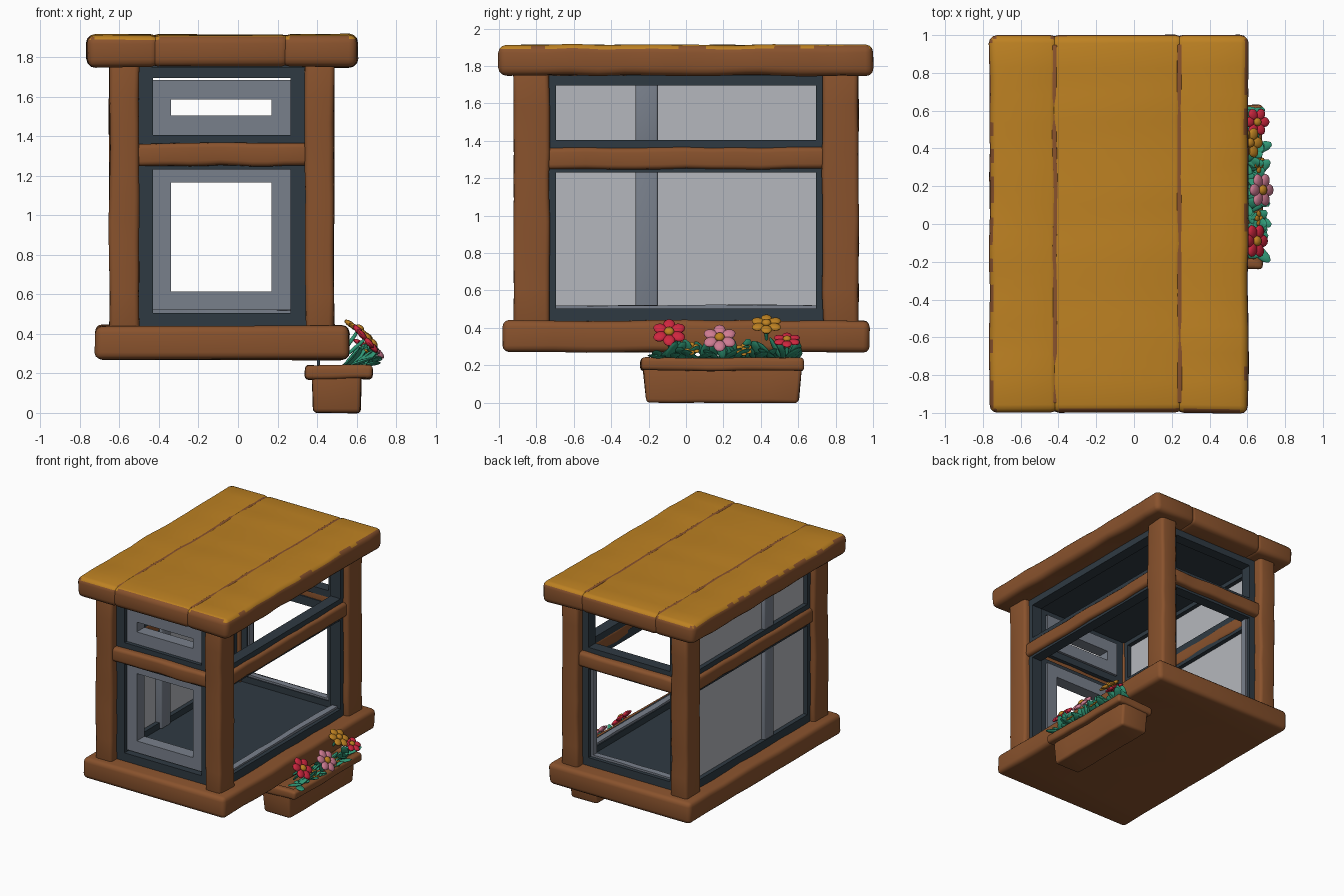
import bpy, bmesh, math, random
from mathutils import Matrix, Vector, noise

random.seed(4)
if "Cube" in bpy.data.objects:
    bpy.data.objects.remove(bpy.data.objects["Cube"])


def material(name, r, g, b):
    m = bpy.data.materials.new(name)
    m.use_nodes = True
    m.diffuse_color = (r, g, b, 1)
    node = m.node_tree.nodes["Principled BSDF"]
    node.inputs["Base Color"].default_value = (r, g, b, 1)
    node.inputs["Roughness"].default_value = 0.8
    return m


WOOD = material("brown wood", 0.25, 0.085, 0.026)
ROOF = material("ochre paint", 0.51, 0.22, 0.016)
SLATE = material("dark slate", 0.028, 0.042, 0.055)
GREY = material("mid grey", 0.19, 0.215, 0.26)
PANE = material("pale grey", 0.46, 0.475, 0.51)
LEAF = material("leaf green", 0.03, 0.31, 0.18)
RED = material("red petal", 0.62, 0.02, 0.05)
PINK = material("pink petal", 0.62, 0.2, 0.29)
parts = []


def finish(name, bm, *mats):
    bmesh.ops.recalc_face_normals(bm, faces=bm.faces)
    mesh = bpy.data.meshes.new(name)
    bm.to_mesh(mesh)
    bm.free()
    for m in mats:
        mesh.materials.append(m)
    ob = bpy.data.objects.new(name, mesh)
    bpy.context.collection.objects.link(ob)
    parts.append(ob)
    return ob


def box_mesh(x, y, z, bevel=0.0, cuts=0, wobble=0.0, taper=1.0):
    """Bevelled box from three (low, high) ranges, sliced along its longest side."""
    bm = bmesh.new()
    bmesh.ops.create_cube(bm, size=1)
    ranges = (x, y, z)
    size = Vector([b - a for a, b in ranges])
    mid = Vector([(a + b) / 2 for a, b in ranges])
    for v in bm.verts:
        k = taper if v.co.z < 0 else 1
        v.co = Vector((v.co.x * size.x * k, v.co.y * size.y * k, v.co.z * size.z)) + mid
    if bevel:
        bmesh.ops.bevel(bm, geom=bm.edges[:], offset=bevel, segments=3,
                        profile=0.5, affect='EDGES')
    axis = max(range(3), key=lambda i: size[i])
    normal = Vector([float(i == axis) for i in range(3)])
    for i in range(cuts):
        t = (i + 1) / (cuts + 1) - 0.5
        bmesh.ops.bisect_plane(bm, geom=bm.verts[:] + bm.edges[:] + bm.faces[:],
                               plane_co=mid + normal * t * size[axis] * 0.9, plane_no=normal)
    if wobble:
        for v in bm.verts:
            v.co += noise.noise_vector(v.co * 5) * wobble
    return bm


def box(name, x, y, z, mat, **kw):
    return finish(name, box_mesh(x, y, z, **kw), mat)


def wood(name, x, y, z, bevel=0.025):
    return box(name, x, y, z, WOOD, bevel=bevel, cuts=9, wobble=0.008)


def frame(name, side, depth, u, z, edge, mat):
    """Rectangular frame of four bars; side 'x' faces along x, side 'y' along y."""
    bars = [(u, (z[0], z[0] + edge[1])), (u, (z[1] - edge[1], z[1])),
            ((u[0], u[0] + edge[0]), z), ((u[1] - edge[0], u[1]), z)]
    bm = bmesh.new()
    for span, height in bars:
        part = box_mesh(*((depth, span) if side == 'x' else (span, depth)), height)
        tmp = bpy.data.meshes.new("bar")
        part.to_mesh(tmp)
        part.free()
        bm.from_mesh(tmp)
        bpy.data.meshes.remove(tmp)
    finish(name, bm, mat)


# Base slab, floor and ceiling
wood("base_slab", (-0.72, 0.56), (-0.98, 0.98), (0.27, 0.44), 0.035)
box("floor", (-0.54, 0.38), (-0.78, 0.78), (0.42, 0.455), SLATE)
box("ceiling", (-0.54, 0.38), (-0.78, 0.78), (1.73, 1.77), SLATE)

# Corner posts
for sx, x in (("right", (-0.65, -0.5)), ("left", (0.34, 0.485))):
    for sy, y in (("front", (-0.92, -0.73)), ("back", (0.73, 0.92))):
        wood(f"{sy}_{sx}_post", x, y, (0.41, 1.78))

# Middle rails on all four walls
LEVEL = (1.25, 1.365)
wood("front_rail", (-0.53, 0.36), (-0.9, -0.77), LEVEL)
wood("back_rail", (-0.53, 0.36), (0.77, 0.9), LEVEL)
wood("left_rail", (0.35, 0.47), (-0.75, 0.75), LEVEL)
wood("right_rail", (-0.635, -0.515), (-0.75, 0.75), LEVEL)

# Dark window frames and grey linings, lower and upper row
WX, WY = (-0.51, 0.345), (-0.74, 0.74)
for row, z in (("lower", (0.435, 1.30)), ("upper", (1.35, 1.75))):
    edge = 0.07 if row == "lower" else 0.055
    frame(f"front_{row}_frame", 'y', (-0.85, -0.74), WX, z, (0.08, edge), SLATE)
    frame(f"back_{row}_frame", 'y', (0.76, 0.85), WX, z, (0.06, edge), SLATE)
    frame(f"left_{row}_frame", 'x', (0.35, 0.44), WY, z, (0.045, edge), SLATE)
    frame(f"right_{row}_frame", 'x', (-0.61, -0.52), WY, z, (0.045, edge), SLATE)
    box(f"right_{row}_pane", (-0.575, -0.555), (-0.72, 0.72), z, PANE)
    box(f"right_{row}_mullion", (-0.605, -0.5), (-0.27, -0.15),
        (z[0] + 0.02, z[1] - 0.02), GREY, bevel=0.012)
frame("front_lower_lining", 'y', (-0.82, -0.72), (-0.435, 0.265), (0.52, 1.26), (0.095, 0.095), GREY)
frame("front_upper_lining", 'y', (-0.82, -0.72), (-0.435, 0.265), (1.405, 1.685), (0.095, 0.1), GREY)
box("left_sill", (0.36, 0.41), (-0.7, 0.7), (0.49, 0.52), GREY, cuts=9, wobble=0.008)
box("back_sill", (-0.46, 0.29), (0.77, 0.82), (0.49, 0.52), GREY, cuts=9, wobble=0.008)
for i, x in enumerate(((-0.46, -0.435), (0.265, 0.29))):
    box(f"back_lining_{i}", x, (0.77, 0.82), (0.5, 1.26), GREY)

# Roof planks: painted on top, bare wood below and at random chips on the edges
for i, x in enumerate(((-0.765, -0.40), (-0.44, 0.26), (0.22, 0.605))):
    bm = box_mesh(x, (-1.0, 1.0), (1.75, 1.912), bevel=0.042, cuts=24, wobble=0.008)
    bm.normal_update()
    for f in bm.faces:
        n = f.normal.z
        chip = n < 0.85 and random.random() < 0.3
        f.material_index = int(n > 0.5 and not chip)
    finish(f"roof_plank_{i}", bm, WOOD, ROOF)
for i, x in enumerate((-0.42, 0.24)):
    wood(f"roof_seam_{i}", (x - 0.013, x + 0.013), (-0.95, 0.95), (1.8, 1.909), 0.004)

# Hanging planter
box("planter_body", (0.375, 0.625), (-0.23, 0.62), (0.0, 0.2), WOOD,
    bevel=0.02, cuts=5, wobble=0.005, taper=0.96)
for i, (x, y) in enumerate((((0.34, 0.40), (-0.24, 0.63)), ((0.62, 0.68), (-0.24, 0.63)),
                            ((0.35, 0.67), (-0.24, -0.18)), ((0.35, 0.67), (0.57, 0.63)))):
    wood(f"planter_rim_{i}", x, y, (0.17, 0.24), 0.02)
for i, y in enumerate((-0.1, 0.48)):
    box(f"planter_hanger_{i}", (0.40, 0.415), (y - 0.03, y + 0.03), (0.18, 0.3), SLATE)


def blob(bm, matrix, scale, index=0, detail=2):
    made = bmesh.ops.create_icosphere(bm, subdivisions=detail, radius=1,
                                      matrix=matrix @ Matrix.Diagonal((*scale, 1)))
    for f in {f for v in made["verts"] for f in v.link_faces}:
        f.material_index = index


# Leaves fanning out of the planter
bm = bmesh.new()
for i in range(44):
    root = Vector((random.uniform(0.53, 0.63), -0.15 + 0.74 * i / 43, 0.24))
    aim = Vector((random.uniform(0.1, 1.0), random.uniform(-0.7, 0.7), random.uniform(0.1, 0.9)))
    aim.normalize()
    turn = aim.to_track_quat('X', 'Z').to_matrix().to_4x4()
    blob(bm, Matrix.Translation(root + aim * 0.06) @ turn, (0.068, 0.03, 0.01))
finish("leaves", bm, LEAF)


# Flowers: stem, ring of petals and a round centre
def flower(name, spot, radius, petal, tilt=0.85):
    bm = bmesh.new()
    place = Matrix.Translation(spot) @ Matrix.Rotation(tilt, 4, 'Y')
    blob(bm, place @ Matrix.Translation((0, 0, -0.06)), (0.01, 0.01, 0.07), 2)
    for k in range(6):
        m = place @ Matrix.Rotation(k * math.tau / 6, 4, 'Z')
        m = m @ Matrix.Translation((radius * 0.6, 0, 0))
        blob(bm, m, (radius * 0.42, radius * 0.36, radius * 0.17))
    blob(bm, place @ Matrix.Translation((0, 0, radius * 0.12)),
         (radius * 0.3, radius * 0.3, radius * 0.2), 1)
    finish(name, bm, petal, ROOF, LEAF)


flower("red_flower", (0.645, -0.09, 0.375), 0.092, RED)
flower("pink_flower", (0.675, 0.18, 0.345), 0.092, PINK)
flower("ochre_flower", (0.61, 0.43, 0.42), 0.085, ROOF, 0.6)
flower("small_red_flower", (0.65, 0.54, 0.335), 0.075, RED, 0.5)
flower("ochre_bud_front", (0.67, 0.03, 0.29), 0.045, ROOF)
flower("ochre_bud_back", (0.67, 0.31, 0.285), 0.045, ROOF)

# Smooth shading with sharp corners kept
bpy.ops.object.select_all(action='DESELECT')
for ob in parts:
    ob.select_set(True)
bpy.context.view_layer.objects.active = parts[0]
bpy.ops.object.shade_smooth_by_angle(angle=math.radians(40))
